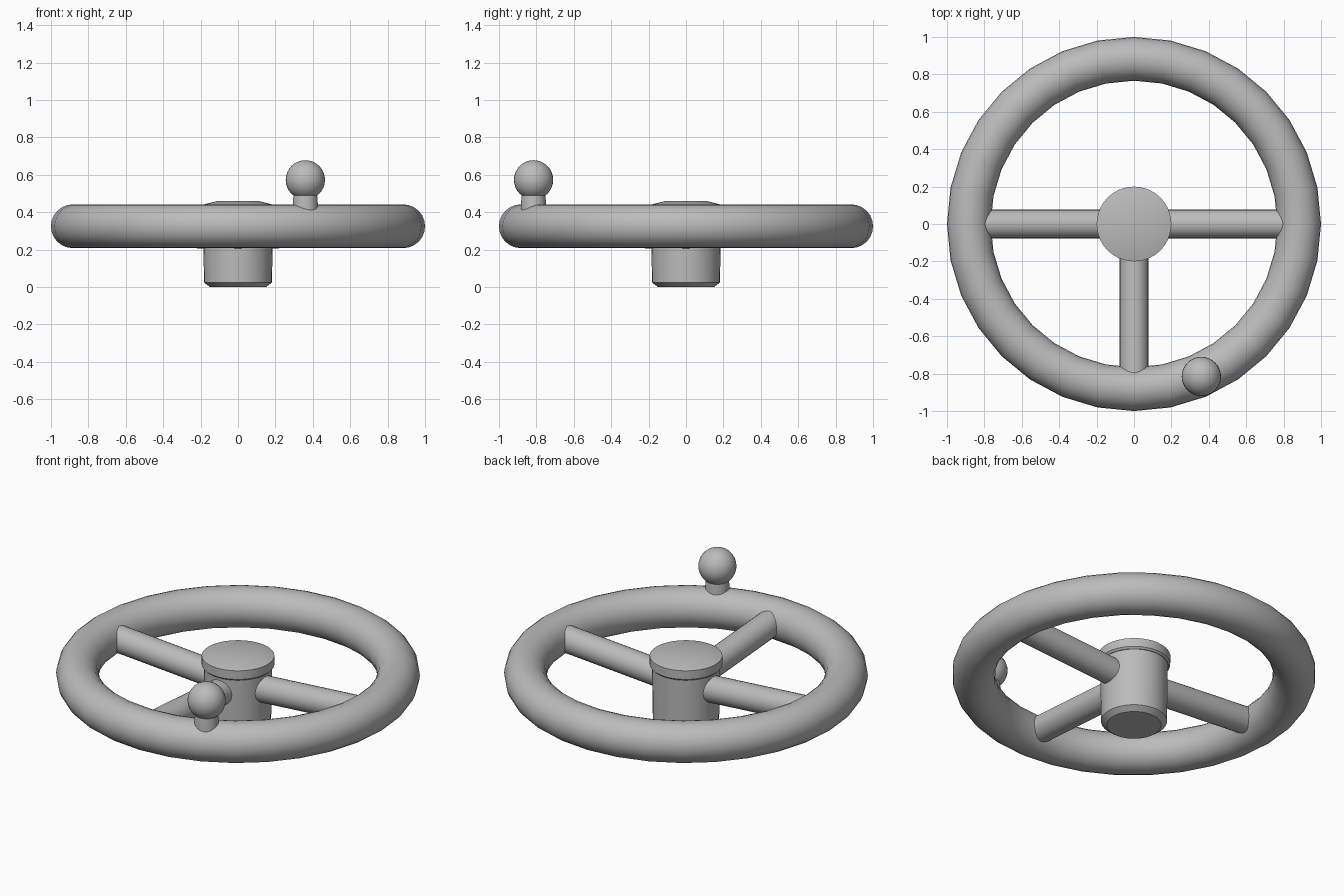
import bpy, math
from mathutils import Vector

cube = bpy.data.objects.get("Cube")
if cube:
    bpy.data.objects.remove(cube, do_unlink=True)

# Single plain grey material
grey = bpy.data.materials.new("plain grey")
grey.use_nodes = True
colour = (0.5, 0.5, 0.5, 1)
grey.diffuse_color = colour
grey.node_tree.nodes["Principled BSDF"].inputs["Base Color"].default_value = colour


def finish(name, angle=35):
    ob = bpy.context.object
    ob.name = name
    ob.data.materials.clear()
    ob.data.materials.append(grey)
    bpy.ops.object.shade_smooth_by_angle(angle=math.radians(angle))
    return ob


def lathe(name, profile, centre=(0, 0), sides=32, angle=35):
    """Closed solid of revolution from (radius, height) pairs, bottom to top."""
    verts, faces = [], []
    for r, z in profile:
        for i in range(sides):
            a = 2 * math.pi * i / sides
            verts.append((r * math.cos(a), r * math.sin(a), z))
    for k in range(len(profile) - 1):
        for i in range(sides):
            j = (i + 1) % sides
            low, high = k * sides, (k + 1) * sides
            faces.append((low + i, low + j, high + j, high + i))
    faces.append(tuple(reversed(range(sides))))
    faces.append(tuple(range(len(verts) - sides, len(verts))))
    mesh = bpy.data.meshes.new(name)
    mesh.from_pydata(verts, [], faces)
    ob = bpy.data.objects.new(name, mesh)
    bpy.context.collection.objects.link(ob)
    ob.location = (*centre, 0)
    bpy.ops.object.select_all(action="DESELECT")
    ob.select_set(True)
    bpy.context.view_layer.objects.active = ob
    return finish(name, angle)


def rod(name, start, end, radius):
    start, end = Vector(start), Vector(end)
    axis = end - start
    bpy.ops.mesh.primitive_cylinder_add(vertices=24, radius=radius, depth=axis.length,
                                        location=(start + end) / 2)
    bpy.context.object.rotation_euler = axis.to_track_quat("Z", "Y").to_euler()
    return finish(name)


# Rim
bpy.ops.mesh.primitive_torus_add(major_radius=0.883, minor_radius=0.117,
                                 major_segments=32, minor_segments=24,
                                 location=(0, 0, 0.325))
finish("rim", 60)

# Hub with chamfered foot, and its domed cap
lathe("hub", [(0.15, 0), (0.182, 0.025), (0.187, 0.4)])
lathe("hub_cap", [(0.19, 0.375), (0.2, 0.385), (0.2, 0.437), (0.11, 0.46)])

# Three spokes rising gently from the hub to the rim
for name, dx, dy in (("left_spoke", 1, 0), ("right_spoke", -1, 0), ("front_spoke", 0, -1)):
    rod(name, (0.1 * dx, 0.1 * dy, 0.276), (0.83 * dx, 0.83 * dy, 0.328), 0.077)

# Knob on its short stem
knob_x, knob_y = 0.36, -0.815
lathe("knob_stem", [(0.068, 0.4), (0.066, 0.46), (0.06, 0.52)], (knob_x, knob_y))
bpy.ops.mesh.primitive_uv_sphere_add(segments=32, ring_count=16, radius=0.105,
                                     location=(knob_x, knob_y, 0.573))
finish("knob")
